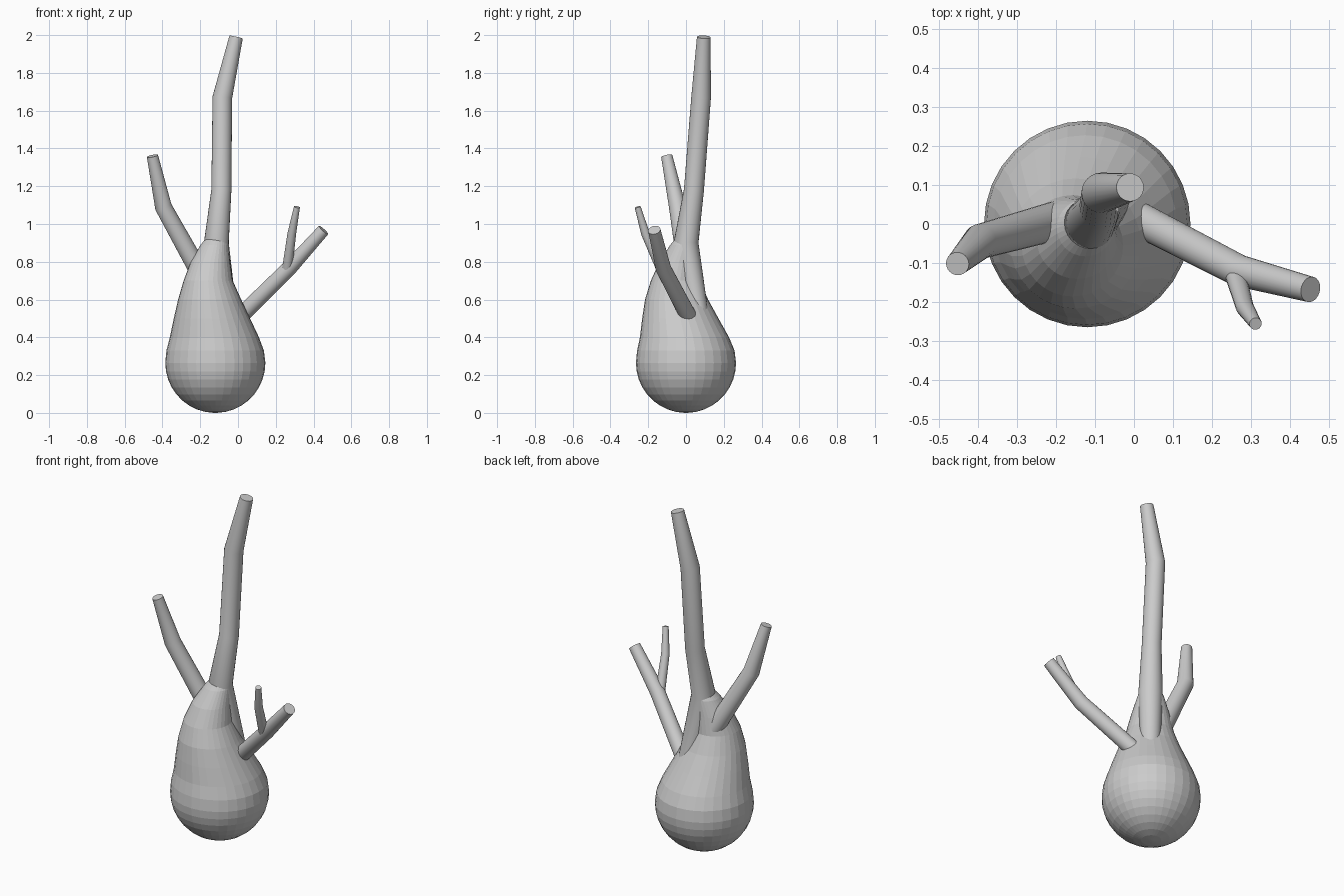
import bpy, bmesh, math
from mathutils import Vector

if "Cube" in bpy.data.objects:
    bpy.data.objects.remove(bpy.data.objects["Cube"])


def loft(name, stations, sides, level=False):
    """Skin round rings along stations (x, y, z, radius), capped at both ends."""
    pts = [Vector(s[:3]) for s in stations]
    bm = bmesh.new()
    rings = []
    for i, p in enumerate(pts):
        if level:
            t = Vector((0, 0, 1))
        else:
            a = (p - pts[i - 1]).normalized() if i else Vector()
            b = (pts[i + 1] - p).normalized() if i < len(pts) - 1 else Vector()
            t = (a + b).normalized()
        u = Vector((0, 1, 0)).cross(t).normalized()
        v = t.cross(u)
        r = stations[i][3]
        rings.append([bm.verts.new(p + r * (math.cos(k) * u + math.sin(k) * v))
                      for k in (2 * math.pi * j / sides for j in range(sides))])
    for lo, hi in zip(rings, rings[1:]):
        for j in range(sides):
            n = (j + 1) % sides
            bm.faces.new((lo[j], lo[n], hi[n], hi[j]))
    bm.faces.new(rings[0][::-1])
    bm.faces.new(rings[-1])
    mesh = bpy.data.meshes.new(name)
    bm.to_mesh(mesh)
    bm.free()
    ob = bpy.data.objects.new(name, mesh)
    bpy.context.collection.objects.link(ob)
    return ob


def smooth(ob, angle=35):
    bpy.ops.object.select_all(action='DESELECT')
    ob.select_set(True)
    bpy.context.view_layer.objects.active = ob
    bpy.ops.object.shade_smooth_by_angle(angle=math.radians(angle))


# Swollen base: round underside, then a neck that leans back-left and narrows
R = 0.265
under = []
for i in range(10):
    a = math.radians(2 + 88 * i / 9)
    under.append((-0.12, 0, R - R * math.cos(a), R * math.sin(a)))
neck = [(-0.121, -0.001, 0.33, 0.258), (-0.125, -0.008, 0.40, 0.236),
        (-0.138, -0.030, 0.50, 0.202), (-0.150, -0.050, 0.60, 0.167),
        (-0.158, -0.056, 0.70, 0.130), (-0.146, -0.037, 0.80, 0.104),
        (-0.125, -0.010, 0.89, 0.073), (-0.115, 0.0, 0.93, 0.05)]
loft("swollen_base", under + neck, 32, level=True)

# Main stem
smooth(loft("main_stem", [(-0.055, 0.07, 0.50, 0.052), (-0.115, 0.0, 0.90, 0.066),
                          (-0.088, 0.042, 1.18, 0.053), (-0.083, 0.08, 1.67, 0.052),
                          (-0.01, 0.094, 1.99, 0.036)], 24))

# Left branch
smooth(loft("left_branch", [(-0.14, 0.025, 0.63, 0.052), (-0.395, -0.045, 1.09, 0.045),
                            (-0.453, -0.102, 1.36, 0.03)], 24))

# Right branch with its side twig
smooth(loft("right_branch", [(-0.05, 0.045, 0.45, 0.045), (0.27, -0.12, 0.765, 0.041),
                             (0.453, -0.168, 0.968, 0.033)], 24))
smooth(loft("twig", [(0.26, -0.13, 0.76, 0.027), (0.285, -0.215, 0.95, 0.023),
                     (0.312, -0.256, 1.09, 0.016)], 16))
